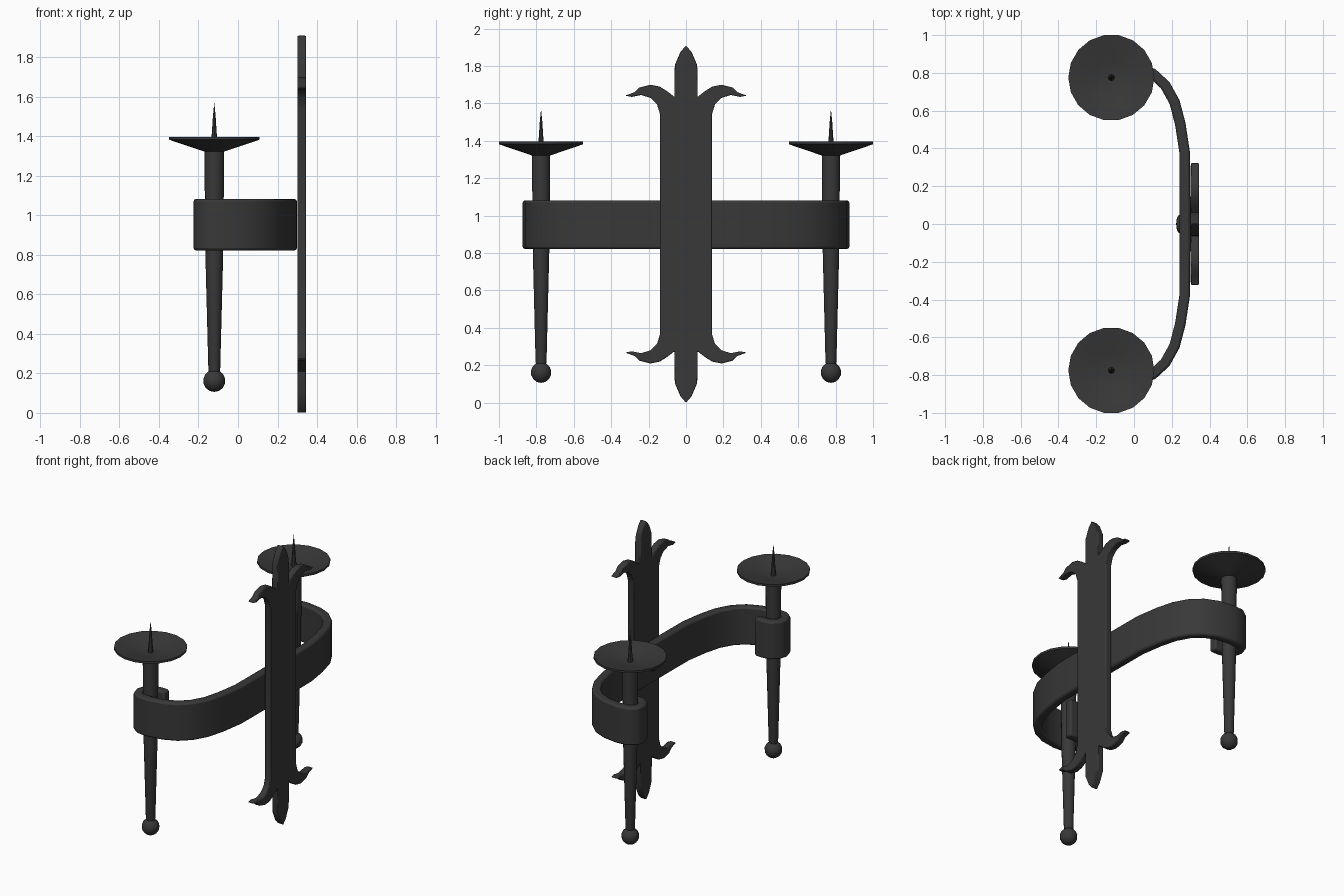
import bpy, bmesh, math
from mathutils import Vector

if "Cube" in bpy.data.objects:
    bpy.data.objects.remove(bpy.data.objects["Cube"])

iron = bpy.data.materials.new("dark_iron")
iron.diffuse_color = (0.04, 0.04, 0.04, 1)
iron.use_nodes = True
iron.node_tree.nodes["Principled BSDF"].inputs["Base Color"].default_value = iron.diffuse_color
CX, CY = -0.12, 0.775  # candle holder axis


def finish(name, bm, bevel=0.0):
    bmesh.ops.recalc_face_normals(bm, faces=bm.faces)
    me = bpy.data.meshes.new(name)
    bm.to_mesh(me)
    bm.free()
    ob = bpy.data.objects.new(name, me)
    bpy.context.collection.objects.link(ob)
    me.materials.append(iron)
    bpy.context.view_layer.objects.active = ob
    for o in bpy.context.selected_objects:
        o.select_set(False)
    ob.select_set(True)
    bpy.ops.object.shade_smooth_by_angle(angle=math.radians(40))
    if bevel:
        m = ob.modifiers.new("bevel", 'BEVEL')
        m.width, m.segments = bevel, 2
        m.limit_method, m.angle_limit = 'ANGLE', math.radians(60)
    return ob


def prism(name, pts, offset, bevel):
    """Extrude a closed outline of 3D points along an offset vector."""
    bm = bmesh.new()
    face = bm.faces.new([bm.verts.new(p) for p in pts])
    ext = bmesh.ops.extrude_face_region(bm, geom=[face])
    bmesh.ops.translate(bm, vec=offset,
                        verts=[v for v in ext["geom"] if isinstance(v, bmesh.types.BMVert)])
    return finish(name, bm, bevel)


def lathe(name, profile, x, y, sides=16):
    """Revolve (radius, z) points around a vertical axis."""
    bm = bmesh.new()
    vs = [bm.verts.new((r, 0, z)) for r, z in profile]
    es = [bm.edges.new(p) for p in zip(vs, vs[1:])]
    bmesh.ops.spin(bm, geom=vs + es, cent=(0, 0, 0), axis=(0, 0, 1),
                   angle=2 * math.pi, steps=sides)
    bmesh.ops.remove_doubles(bm, verts=bm.verts, dist=0.0005)
    bmesh.ops.translate(bm, vec=(x, y, 0), verts=bm.verts)
    return finish(name, bm)


# Back plate: quarter outline with centre tip and curled leaf, mirrored twice
MID = 0.955
quarter = [(0, 1.91), (0.03, 1.875), (0.06, 1.805), (0.062, 1.635), (0.10, 1.665),
           (0.14, 1.69), (0.19, 1.70), (0.25, 1.685), (0.275, 1.66), (0.325, 1.642),
           (0.29, 1.635), (0.24, 1.645), (0.19, 1.63), (0.155, 1.595), (0.138, 1.54)]
right = quarter + [(y, 2 * MID - z) for y, z in reversed(quarter)]
outline = right + [(-y, z) for y, z in reversed(right[1:-1])]
prism("back_plate", [(0.30, y, z) for y, z in outline], Vector((0.045, 0, 0)), 0.005)

# Curved arm band whose ends hook around the candle holders
half = [(0.27, 0.12), (0.268, 0.38), (0.245, 0.53), (0.215, 0.645), (0.165, 0.735),
        (0.10, 0.795), (0.02, 0.83), (-0.08, 0.845), (-0.15, 0.84), (-0.186, 0.815),
        (-0.197, 0.775), (-0.186, 0.73), (-0.15, 0.702), (-0.10, 0.697), (-0.05, 0.70)]
path = [Vector((x, -y)) for x, y in reversed(half)] + [Vector(p) for p in half]
outer, inner = [], []
for i, p in enumerate(path):
    d = (path[min(i + 1, len(path) - 1)] - path[max(i - 1, 0)]).normalized()
    n = Vector((d.y, -d.x)) * 0.028
    outer.append(p + n)
    inner.append(p - n)
prism("arm_band", [(p.x, p.y, 0.822) for p in outer + inner[::-1]],
      Vector((0, 0, 0.26)), 0.012)

# Rivet fixing the band to the plate
bm = bmesh.new()
bmesh.ops.create_uvsphere(bm, u_segments=12, v_segments=8, radius=0.05)
bmesh.ops.scale(bm, vec=(0.4, 1, 1), verts=bm.verts)
bmesh.ops.translate(bm, vec=(0.243, 0, 0.95), verts=bm.verts)
finish("rivet", bm)

# Candle holders, one at each end
ball = [(0.056 * math.sin(a), 0.162 - 0.056 * math.cos(a))
        for a in [math.radians(t) for t in range(0, 151, 25)]]
shaft = ball + [(0.03, 0.22), (0.045, 0.80), (0.048, 1.10), (0.05, 1.34)]
dish = [(0, 1.315), (0.05, 1.322), (0.11, 1.342), (0.18, 1.365), (0.228, 1.382),
        (0.228, 1.396), (0.17, 1.386), (0.09, 1.366), (0, 1.355)]
spike = [(0.018, 1.35), (0.012, 1.42), (0.007, 1.50), (0, 1.57)]
for side, s in (("left", -1), ("right", 1)):
    lathe(side + "_shaft", shaft, CX, s * CY, 14)
    lathe(side + "_drip_dish", dish, CX, s * CY, 18)
    lathe(side + "_candle_spike", spike, CX, s * CY, 8)
